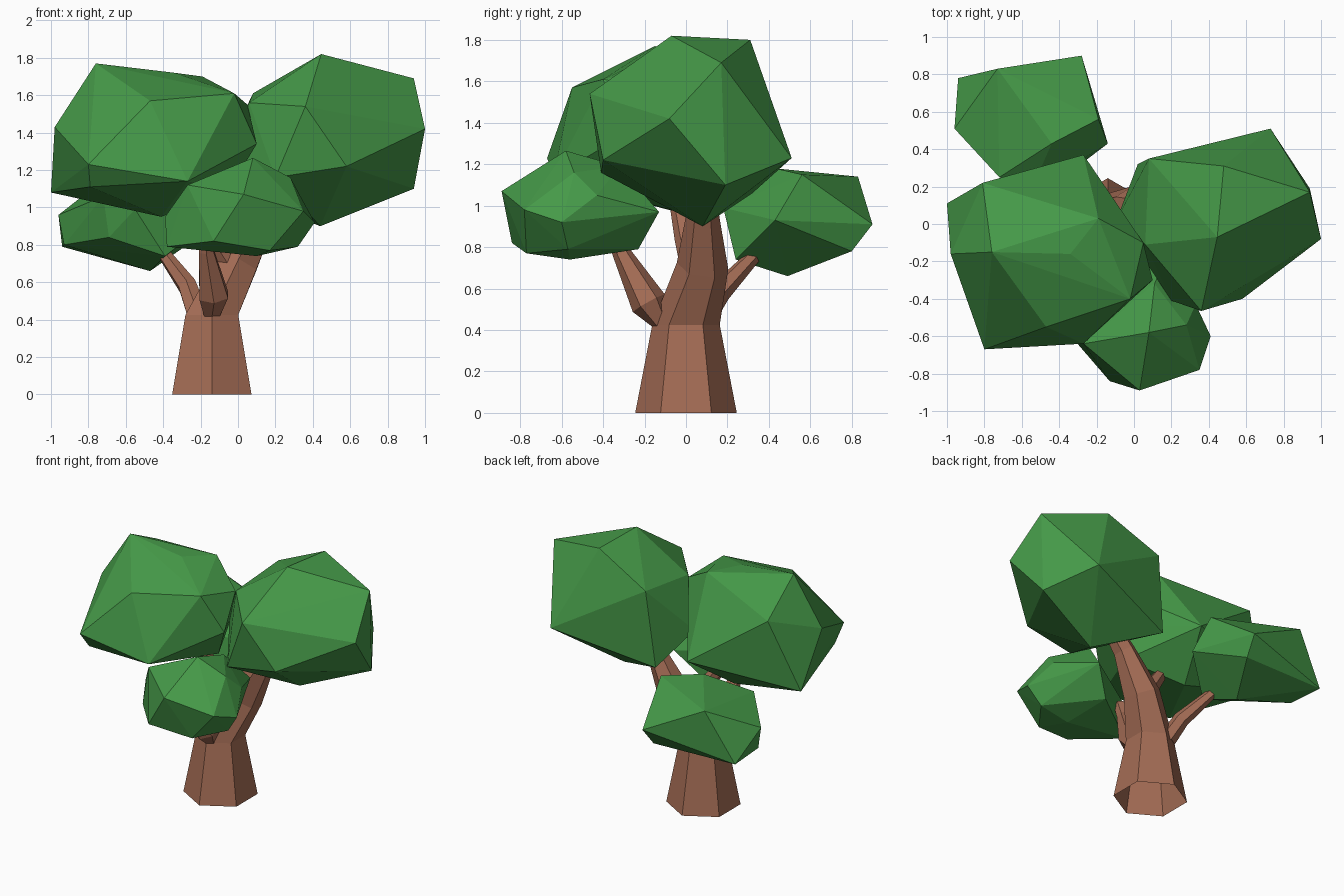
import bpy, bmesh
from math import pi, cos, sin
from mathutils import Vector

if "Cube" in bpy.data.objects:
    bpy.data.objects.remove(bpy.data.objects["Cube"])


def material(name, rgb):
    m = bpy.data.materials.new(name)
    m.diffuse_color = (*rgb, 1)
    m.use_nodes = True
    m.node_tree.nodes["Principled BSDF"].inputs["Base Color"].default_value = m.diffuse_color
    return m


GREEN = material("leaves", (0.06, 0.32, 0.065))
BROWN = material("bark", (0.37, 0.15, 0.09))


def finish(name, bm, mat):
    bmesh.ops.recalc_face_normals(bm, faces=bm.faces)
    mesh = bpy.data.meshes.new(name)
    bm.to_mesh(mesh)
    bm.free()
    mesh.materials.append(mat)
    ob = bpy.data.objects.new(name, mesh)
    bpy.context.collection.objects.link(ob)


def limb(name, path, sides=6, capped=True):
    """Tapered faceted tube through (x, y, z, radius) stations, open at its root."""
    bm = bmesh.new()
    pts = [Vector(p[:3]) for p in path]
    up = Vector((0, 0, 1))
    rings = []
    for i, p in enumerate(pts):
        d = up if i == 0 else pts[min(i + 1, len(pts) - 1)] - pts[i - 1]
        q = up.rotation_difference(d.normalized())
        r = path[i][3]
        angles = [pi / 2 + 2 * pi * k / sides for k in range(sides)]
        rings.append([bm.verts.new(p + q @ Vector((r * cos(a), r * sin(a), 0))) for a in angles])
    for a, b in zip(rings, rings[1:]):
        for k in range(sides):
            n = (k + 1) % sides
            bm.faces.new((a[k], a[n], b[n], b[k]))
    if capped:
        bm.faces.new(rings[-1])
    finish(name, bm, BROWN)


def clump(name, corners):
    """Faceted leaf mass: convex hull of a few corner points."""
    bm = bmesh.new()
    for c in corners:
        bm.verts.new(c)
    res = bmesh.ops.convex_hull(bm, input=bm.verts)
    loose = {v for v in res["geom_interior"] + res["geom_unused"] if isinstance(v, bmesh.types.BMVert)}
    bmesh.ops.delete(bm, geom=list(loose), context='VERTS')
    finish(name, bm, GREEN)


# Trunk (open underneath) and branches
limb("trunk", [(-.14, 0, 0, .245), (-.14, 0, .425, .163)], capped=False)
limb("main_branch", [(-.14, 0, .425, .163), (0, .08, .71, .125), (.15, .08, .98, .075), (.28, .07, 1.15, .06)])
limb("front_branch", [(-.14, -.11, .41, .045), (-.13, -.18, .53, .088), (-.17, -.31, .77, .045), (-.17, -.35, .88, .04)])
limb("back_branch", [(-.21, .06, .42, .07), (-.27, .16, .58, .055), (-.41, .34, .77, .034), (-.47, .42, .84, .03)])
limb("left_branch", [(-.03, .05, .66, .07), (-.14, .0, .84, .055), (-.24, -.03, .98, .045)])

# Leaf clumps
clump("right_leaves", [
    (.445, -.07, 1.82), (.48, .31, 1.80), (.94, .17, 1.69), (1.0, -.08, 1.42), (.94, .19, 1.10),
    (.73, .51, 1.23), (.36, -.465, 1.54), (.58, -.40, 1.22), (.44, .08, .90), (.06, -.11, 1.56),
    (.08, .35, 1.61), (.02, .32, 1.06), (.20, -.41, 1.16), (-.09, .03, 1.25)])
clump("left_leaves", [
    (-.76, -.15, 1.77), (-.34, -.16, 1.72), (-.19, .03, 1.70), (-.47, -.55, 1.57), (-.98, -.16, 1.43),
    (-1.0, .11, 1.08), (-.80, -.67, 1.23), (-.27, -.64, 1.14), (-.02, -.40, 1.61), (.10, -.30, 1.34),
    (.05, -.10, 1.55), (-.27, .37, 1.20), (-.81, .22, 1.58), (-.79, -.58, 1.11), (-.41, .03, .95),
    (-.05, -.15, 1.09)])
clump("back_leaves", [
    (-.28, .90, .91), (-.73, .83, 1.14), (-.94, .78, .79), (-.96, .51, .96), (-.72, .25, 1.06),
    (-.19, .56, 1.15), (-.14, .43, .93), (-.44, .43, 1.18), (-.55, .18, .99), (-.69, .27, .84),
    (-.47, .49, .66), (-.39, .24, .74), (-.30, .80, .78), (-.93, .50, .80)])
clump("front_leaves", [
    (.08, -.58, 1.265), (.03, -.89, 1.07), (.35, -.78, .98), (.41, -.60, .92), (-.13, -.84, .82),
    (.32, -.57, .79), (.10, -.56, .74), (-.38, -.55, .79), (-.27, -.64, 1.12), (-.39, -.50, .95),
    (.28, -.54, 1.16), (.33, -.43, 1.05), (.11, -.32, 1.19), (.19, -.13, .97), (.05, -.23, .79),
    (.17, -.77, .77)])
